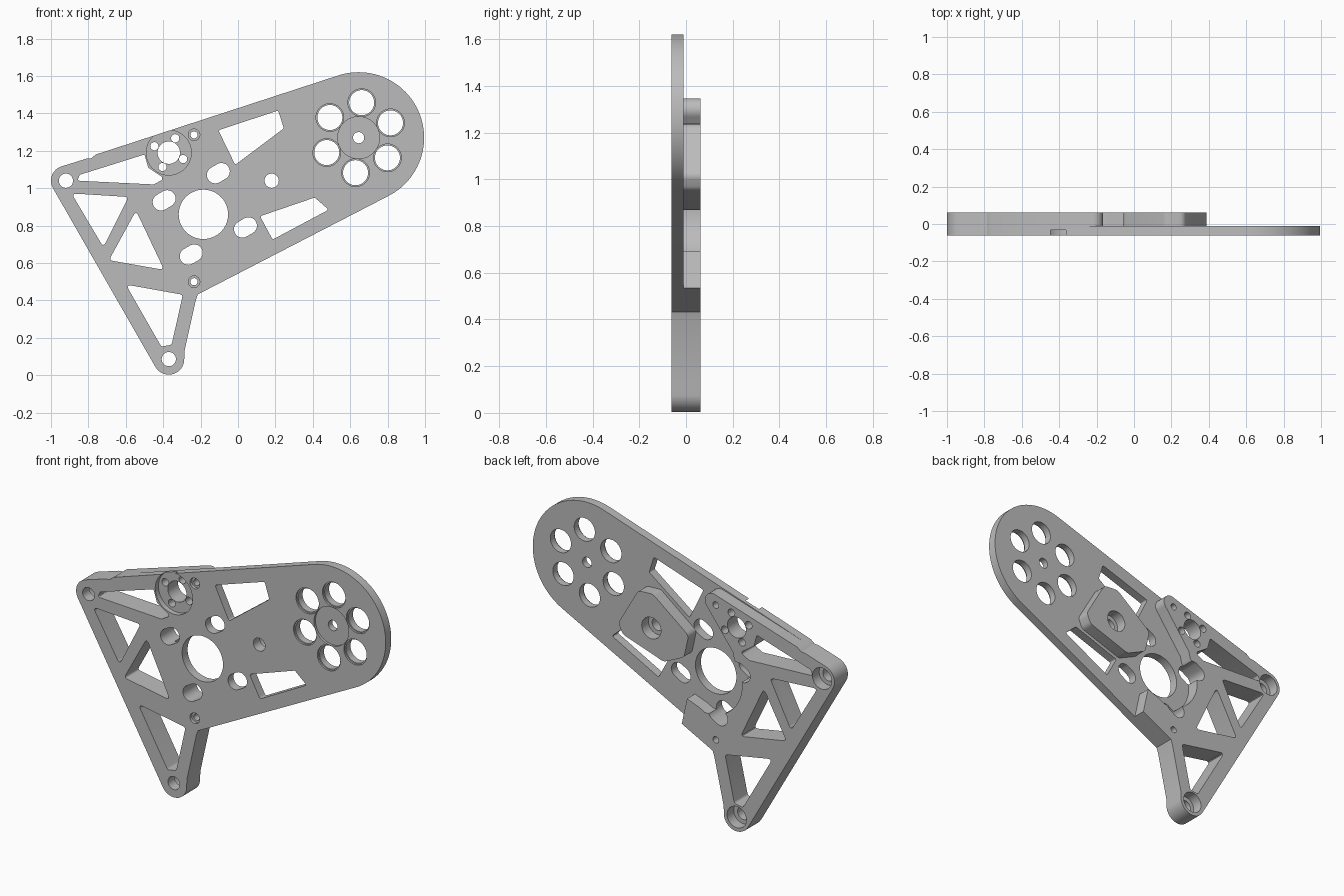
import bpy, bmesh
from math import sin, cos, pi, radians, tan
from mathutils import Vector

if "Cube" in bpy.data.objects:
    bpy.data.objects.remove(bpy.data.objects["Cube"])

FRONT, SPLIT, BACK = -0.062, -0.011, 0.062

grey = bpy.data.materials.new("machined_grey")
grey.use_nodes = True
grey.diffuse_color = (0.5, 0.5, 0.5, 1)
grey.node_tree.nodes["Principled BSDF"].inputs["Base Color"].default_value = (0.5, 0.5, 0.5, 1)


def arc(x, z, r, a0, a1, n=12):
    angles = [radians(a0 + (a1 - a0) * i / n) for i in range(n + 1)]
    return [(x + r * cos(a), z + r * sin(a)) for a in angles]


def circle(x, z, r, n=40):
    return arc(x, z, r, 0, 360, n)[:-1]


def slot(x, z, r=0.045, half=0.019, tilt=30):
    dx, dz = half * cos(radians(tilt)), half * sin(radians(tilt))
    return (arc(x + dx, z + dz, r, tilt - 90, tilt + 90)
            + arc(x - dx, z - dz, r, tilt + 90, tilt + 270))


def rounded(points, r=0.015, n=5):
    """Fillet every corner of a polygon."""
    out, pts = [], [Vector(p) for p in points]
    for i, p in enumerate(pts):
        a, b = pts[i - 1] - p, pts[(i + 1) % len(pts)] - p
        d = min(r / tan(a.angle(b) / 2), 0.45 * a.length, 0.45 * b.length)
        s, e = p + a.normalized() * d, p + b.normalized() * d
        for k in range(n + 1):
            t = k / n
            out.append(tuple(s * (1 - t) ** 2 + p * 2 * t * (1 - t) + e * t * t))
    return out


def prisms(name, parts):
    """One object made of (outline, y0, y1) extrusions."""
    bm = bmesh.new()
    for outline, y0, y1 in parts:
        lo = [bm.verts.new((x, y0, z)) for x, z in outline]
        hi = [bm.verts.new((x, y1, z)) for x, z in outline]
        bm.faces.new(lo)
        bm.faces.new(hi[::-1])
        for i in range(len(lo)):
            bm.faces.new((lo[i - 1], hi[i - 1], hi[i], lo[i]))
    bmesh.ops.recalc_face_normals(bm, faces=bm.faces)
    mesh = bpy.data.meshes.new(name)
    bm.to_mesh(mesh)
    bm.free()
    mesh.materials.append(grey)
    obj = bpy.data.objects.new(name, mesh)
    bpy.context.collection.objects.link(obj)
    return obj


# Key positions
LEFT_BOSS, LOW_BOSS = (-0.92, 1.04), (-0.37, 0.086)
DISC, MOTOR, BORE, PAD = (0.645, 1.27), (-0.37, 1.19), (-0.185, 0.86), (0.18, 1.04)
SCREWS = [(-0.235, 1.285), (-0.235, 0.5)]
ring_holes = [(DISC[0] + 0.188 * cos(radians(a)), DISC[1] + 0.188 * sin(radians(a)))
              for a in range(25, 385, 60)]
motor_screws = [(MOTOR[0] + 0.084 * cos(radians(a)), MOTOR[1] + 0.084 * sin(radians(a)))
                for a in range(66, 426, 90)]

# Shared left edge, from the top step round both bosses
frame_edge = ([(-0.76, 1.18), (-0.785, 1.16), (-0.81, 1.158)]
              + arc(*LEFT_BOSS, 0.08, 108, 210)
              + arc(*LOW_BOSS, 0.083, 210, 352)
              + [(-0.286, 0.13), (-0.226, 0.40), (-0.215, 0.432)])

# Solid parts
plate = prisms("front_plate", [
    (frame_edge + arc(*DISC, 0.35, -62.8, 108, 48), FRONT, SPLIT)])
frame = prisms("rear_frame", [
    (frame_edge + [(-0.016, 0.535), (-0.05, 0.69), (-0.13, 0.66)]
     + arc(*BORE, 0.22, 275, 140, 24)
     + [(-0.345, 1.04)] + arc(-0.215, 1.297, 0.05, -38, 108), SPLIT, BACK)])
pad = prisms("rear_pad", [
    (rounded([(-0.06, 1.06), (0.17, 1.24), (0.265, 1.235), (0.392, 1.015),
              (0.365, 0.955), (0.10, 0.865), (-0.03, 0.925)], 0.04), SPLIT, BACK)])

# Openings through the full thickness
openings = [
    rounded([(-0.86, 1.04), (-0.845, 1.072), (-0.50, 1.18), (-0.48, 1.11),
             (-0.405, 1.06), (-0.405, 1.045), (-0.45, 1.02)], 0.01),
    rounded([(-0.89, 0.972), (-0.585, 0.953), (-0.72, 0.685)]),
    rounded([(-0.545, 0.88), (-0.395, 0.563), (-0.69, 0.615)]),
    rounded([(-0.60, 0.485), (-0.295, 0.43), (-0.355, 0.163), (-0.41, 0.153)]),
    rounded([(-0.105, 1.31), (0.215, 1.415), (0.245, 1.32), (-0.015, 1.125)], 0.01),
    rounded([(0.118, 0.85), (0.41, 0.95), (0.485, 0.885), (0.185, 0.725)], 0.01),
    circle(*BORE, 0.132, 64), circle(*MOTOR, 0.06), circle(*DISC, 0.03),
    circle(*LEFT_BOSS, 0.038), circle(*LOW_BOSS, 0.038), circle(*PAD, 0.038),
]
openings += [slot(x, z) for x, z in
             [(-0.105, 1.08), (-0.395, 0.935), (0.04, 0.79), (-0.25, 0.645)]]
openings += [circle(x, z, 0.067) for x, z in ring_holes]
openings += [circle(x, z, 0.022, 24) for x, z in motor_screws]
openings += [circle(x, z, 0.019, 24) for x, z in SCREWS]
through = prisms("through_cutter", [(o, -0.2, 0.2) for o in openings])

# Shallow recesses and counterbores
recesses = [(circle(*MOTOR, 0.12, 64), -0.2, -0.032), (circle(*DISC, 0.112, 64), -0.2, -0.048)]
recesses += [(circle(x, z, 0.074), -0.2, -0.052) for x, z in ring_holes]
recesses += [(circle(x, z, 0.031, 24), -0.2, -0.045) for x, z in SCREWS]
recesses += [(circle(*c, 0.062), 0.0, 0.2) for c in (LEFT_BOSS, LOW_BOSS, PAD)]
counterbore = prisms("recess_cutter", recesses)

for obj in (plate, frame, pad):
    bpy.ops.object.select_all(action="DESELECT")
    obj.select_set(True)
    bpy.context.view_layer.objects.active = obj
    for cutter in (through, counterbore):
        mod = obj.modifiers.new("cut", "BOOLEAN")
        mod.operation, mod.solver, mod.object = "DIFFERENCE", "EXACT", cutter
        bpy.ops.object.modifier_apply(modifier=mod.name)
    bpy.ops.object.shade_smooth_by_angle(angle=radians(30))

for cutter in (through, counterbore):
    bpy.data.objects.remove(cutter)
